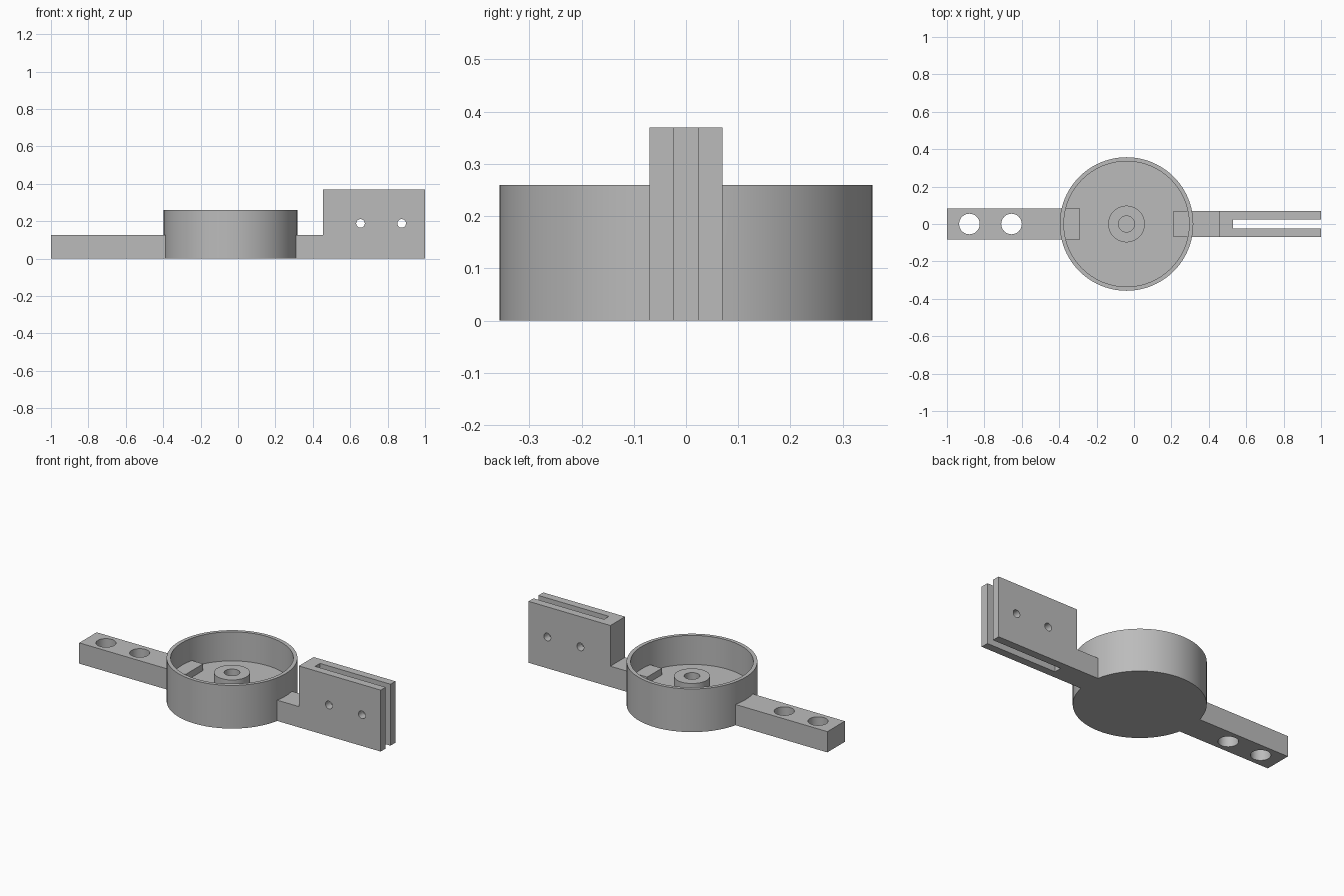
import bpy
import bmesh
import math
from mathutils import Matrix, Vector

cube = bpy.data.objects.get("Cube")
if cube:
    bpy.data.objects.remove(cube, do_unlink=True)

grey = bpy.data.materials.new("plain grey")
grey.use_nodes = True
COLOUR = (0.5, 0.5, 0.5, 1)
grey.diffuse_color = COLOUR
grey.node_tree.nodes["Principled BSDF"].inputs["Base Color"].default_value = COLOUR

CUP_X = -0.04
FLOOR = 0.085


def finish(bm, name):
    bmesh.ops.recalc_face_normals(bm, faces=bm.faces)
    mesh = bpy.data.meshes.new(name)
    bm.to_mesh(mesh)
    bm.free()
    mesh.materials.append(grey)
    ob = bpy.data.objects.new(name, mesh)
    bpy.context.collection.objects.link(ob)
    return ob


def lathe(name, profile, x, segments=96):
    """Spin a radius/height profile around a vertical axis at x."""
    bm = bmesh.new()
    verts = [bm.verts.new((x + r, 0, z)) for r, z in profile]
    edges = [bm.edges.new(pair) for pair in zip(verts, verts[1:])]
    bmesh.ops.spin(bm, geom=verts + edges, cent=(x, 0, 0), axis=(0, 0, 1),
                   angle=math.tau, steps=segments)
    bmesh.ops.remove_doubles(bm, verts=bm.verts, dist=1e-4)
    return finish(bm, name)


def prism(name, outline, direction):
    """Extrude a flat outline along a direction."""
    bm = bmesh.new()
    face = bm.faces.new([bm.verts.new(p) for p in outline])
    top = bmesh.ops.extrude_face_region(bm, geom=[face])
    verts = [g for g in top["geom"] if isinstance(g, bmesh.types.BMVert)]
    bmesh.ops.translate(bm, verts=verts, vec=Vector(direction))
    return finish(bm, name)


def rod(name, x, z, radius, depth, tilt=0):
    bm = bmesh.new()
    place = Matrix.Translation((x, 0, z)) @ Matrix.Rotation(tilt, 4, "X")
    bmesh.ops.create_cone(bm, cap_ends=True, segments=48, radius1=radius,
                          radius2=radius, depth=depth, matrix=place)
    return finish(bm, name)


def combine(ob, other, operation):
    """Apply a boolean, then remove the helper object."""
    other.hide_render = True
    mod = ob.modifiers.new("boolean", "BOOLEAN")
    mod.operation = operation
    mod.solver = "EXACT"
    mod.object = other
    bpy.ops.object.select_all(action="DESELECT")
    bpy.context.view_layer.objects.active = ob
    ob.select_set(True)
    bpy.ops.object.modifier_apply(modifier=mod.name)
    bpy.data.objects.remove(other, do_unlink=True)


# Round cup with a raised hub and its blind hole
cup = lathe("cup", [(0, 0), (0.357, 0), (0.357, 0.26), (0.335, 0.26),
                    (0.335, FLOOR), (0.098, FLOOR), (0.098, 0.172),
                    (0.043, 0.172), (0.043, FLOOR), (0, FLOOR)], CUP_X)

# Flat arm with two vertical holes
arm = prism("flat_arm", [(-1, -0.083, 0), (-0.29, -0.083, 0),
                         (-0.29, 0.083, 0), (-1, 0.083, 0)], (0, 0, 0.125))
for x in (-0.88, -0.655):
    combine(arm, rod("arm_hole", x, 0.06, 0.055, 0.4), "DIFFERENCE")

# Stepped arm that rises into the slotted clamp
clamp = prism("clamp_arm", [(0.21, -0.07, 0), (1, -0.07, 0), (1, -0.07, 0.37),
                            (0.455, -0.07, 0.37), (0.455, -0.07, 0.125),
                            (0.21, -0.07, 0.125)], (0, 0.14, 0))
slot = prism("slot", [(0.53, -0.023, -0.1), (1.1, -0.023, -0.1),
                      (1.1, 0.023, -0.1), (0.53, 0.023, -0.1)], (0, 0, 0.6))
combine(clamp, slot, "DIFFERENCE")
for x in (0.655, 0.875):
    combine(clamp, rod("bolt_hole", x, 0.188, 0.023, 0.5, math.pi / 2), "DIFFERENCE")

# Fuse the arms into the cup
for part in (arm, clamp):
    combine(cup, part, "UNION")
cup.name = "cup_with_arms"

# Smooth round walls, crisp edges
bpy.ops.object.select_all(action="DESELECT")
cup.select_set(True)
bpy.context.view_layer.objects.active = cup
bpy.ops.object.shade_smooth_by_angle(angle=math.radians(30))
